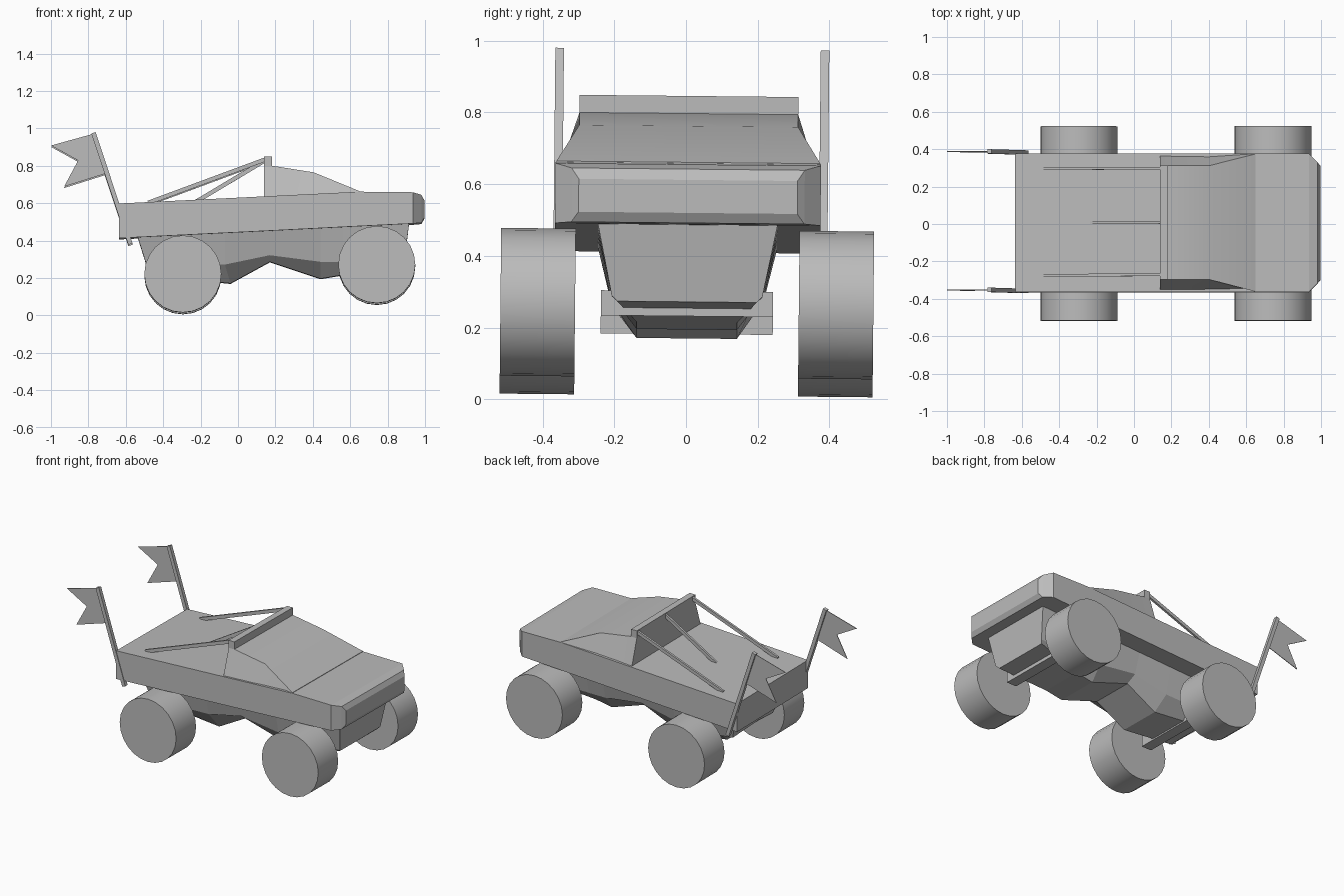
import bpy, bmesh, math
from mathutils import Vector, Matrix

if "Cube" in bpy.data.objects:
    bpy.data.objects.remove(bpy.data.objects["Cube"])

grey = bpy.data.materials.new("plain_grey")
grey.diffuse_color = (0.5, 0.5, 0.5, 1)
grey.use_nodes = True
grey.node_tree.nodes["Principled BSDF"].inputs["Base Color"].default_value = grey.diffuse_color
ROLL = Matrix.Rotation(-0.01, 4, 'X')  # the car leans slightly to one side


def finish(name, bm, smooth=False):
    bmesh.ops.recalc_face_normals(bm, faces=bm.faces)
    bm.transform(ROLL)
    mesh = bpy.data.meshes.new(name)
    bm.to_mesh(mesh)
    bm.free()
    mesh.materials.append(grey)
    obj = bpy.data.objects.new(name, mesh)
    bpy.context.collection.objects.link(obj)
    if smooth:
        bpy.ops.object.select_all(action='DESELECT')
        obj.select_set(True)
        bpy.context.view_layer.objects.active = obj
        bpy.ops.object.shade_smooth_by_angle(angle=math.radians(25))
    return obj


def loft(name, stations, smooth=False):
    """Skin mirrored half sections, each a list of (x, half width, z)."""
    bm = bmesh.new()
    rings = []
    for half in stations:
        pts = list(half) + [(x, -y, z) for x, y, z in reversed(half)]
        rings.append([bm.verts.new(p) for p in pts])
    n = len(rings[0])
    for a, b in zip(rings, rings[1:]):
        for i in range(n):
            j = (i + 1) % n
            bm.faces.new((a[i], a[j], b[j], b[i]))
    bm.faces.new(rings[0])
    bm.faces.new(rings[-1])
    return finish(name, bm, smooth)


def bar(name, a, b, width, depth):
    """Square bar between two points."""
    a, b = Vector(a), Vector(b)
    d = b - a
    z = d.normalized()
    x = Vector((0, 1, 0)) if abs(z.y) < 0.9 else Vector((1, 0, 0))
    y = z.cross(x).normalized()
    x = y.cross(z)
    rot = Matrix((x, y, z)).transposed().to_4x4()
    bm = bmesh.new()
    bmesh.ops.create_cube(bm, size=1, matrix=Matrix.Translation((a + b) / 2) @ rot
                          @ Matrix.Diagonal((width, depth, d.length, 1)))
    return finish(name, bm)


# Flat body slab with a chamfered nose: x, half width, low z, high z
slab = [(-0.635, .37, .41, .595), (.14, .37, .448, .633), (.65, .37, .474, .658),
        (.935, .37, .488, .655), (.98, .325, .492, .642), (.997, .305, .52, .612)]
loft("body_slab", [[(x, w, lo), (x, w, hi)] for x, w, lo, hi in slab])

# Cabin wedge: x, lower z, top half width, top z
cabin = [(.14, .60, .305, .797), (.185, .60, .305, .797),
         (.405, .61, .305, .762), (.65, .62, .368, .661)]
loft("cabin", [[(x, .368, lo), (x, w, hi)] for x, lo, w, hi in cabin], True)

# Chassis hull with two low lobes: top x, z / side x, z / bottom x, z
hull = [(-.54, .43, -.49, .27, -.44, .24), (-.40, .43, -.40, .26, -.40, .205),
        (-.07, .45, -.07, .27, -.04, .17), (.17, .46, .17, .32, .17, .285),
        (.44, .47, .44, .285, .44, .195), (.56, .48, .56, .285, .56, .215),
        (.915, .495, .89, .288, .875, .272)]
loft("chassis_hull", [[(bx, .14 if bx < .8 else .195, bz), (sx, .21, sz), (tx, .252, tz)]
                      for tx, tz, sx, sz, bx, bz in hull])

# Wheels and axle beams
for label, x, z in (("rear", -.295, .217), ("front", .742, .267)):
    bar(label + "_axle", (x, -.24, z), (x, .24, z), .07, .07)
    for side, s in (("near", -1), ("far", 1)):
        bm = bmesh.new()
        bmesh.ops.create_cone(bm, cap_ends=True, segments=24, radius1=.206, radius2=.206,
                              depth=.208, matrix=Matrix.Translation((x, s * .416, z))
                              @ Matrix.Rotation(math.pi / 2, 4, 'X'))
        finish(f"{label}_wheel_{side}", bm, True)

# Roll bar and its three struts
bar("roll_bar", (.16, -.305, .821), (.16, .305, .821), .042, .05)
for i, (y, x, z) in enumerate(((-.28, -.48, .60), (0, -.23, .605), (.29, -.48, .60))):
    bar(f"strut_{i}", (x, y, z), (.155, y, .835), .014, .022)

# Flag poles with swallow-tailed flags
outline = [(-.772, .968), (-1.0, .905), (-.855, .825), (-.93, .685), (-.708, .755)]
for side, y in (("near", -.362), ("far", .378)):
    bar("flag_pole_" + side, (-.575, y, .378), (-.773, y, .973), .024, .024)
    bm = bmesh.new()
    face = bm.faces.new([bm.verts.new((x, y - .002, z)) for x, z in outline])
    new = bmesh.ops.extrude_face_region(bm, geom=[face])["geom"]
    bmesh.ops.translate(bm, vec=(0, .004, 0),
                        verts=[v for v in new if isinstance(v, bmesh.types.BMVert)])
    finish("flag_" + side, bm)
